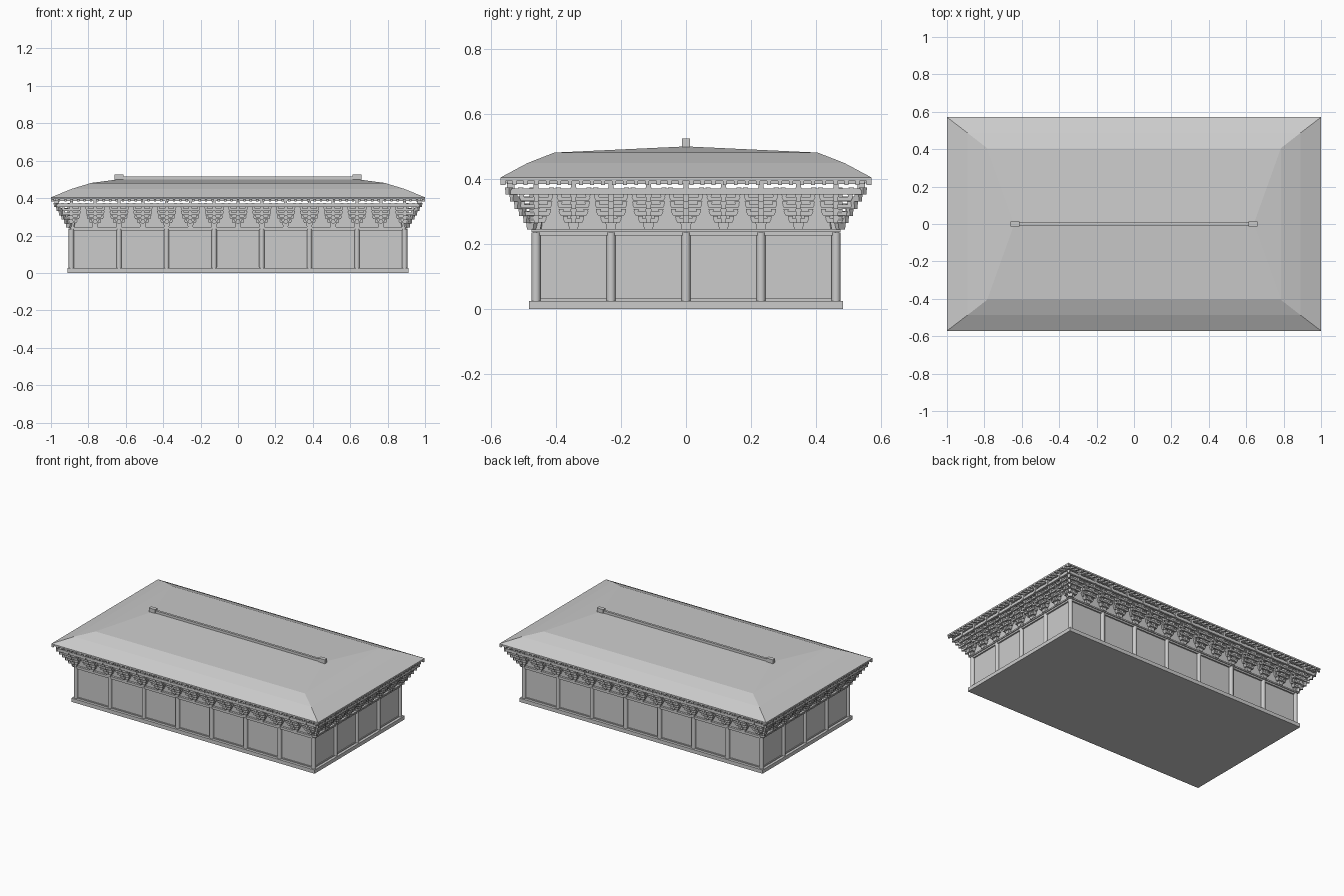
import bpy, bmesh, math
from mathutils import Matrix, Vector

if "Cube" in bpy.data.objects:
    bpy.data.objects.remove(bpy.data.objects["Cube"])

HX, HY = 0.891, 0.461          # column grid half sizes
NX, NY = 7, 4                  # bays
# (rotation, distance to column line, half length, bays) of each side
SIDES = [(math.pi, HY, HX, NX), (0, HY, HX, NX),
         (math.pi / 2, HX, HY, NY), (-math.pi / 2, HX, HY, NY)]


def frame(a, d):
    return Matrix.Rotation(a, 4, 'Z') @ Matrix.Translation((0, d, 0))


def box(bm, m, u0, u1, v0, v1, z0, z1, drop=0, chamfer=0):
    """Box in a side's frame: u along it, v outward; drop lowers the outer end,
    chamfer shortens the bottom along u."""
    vs = []
    for z in (z0, z1):
        c = chamfer if z == z0 else 0
        for u, v, dz in ((u0 + c, v0, 0), (u1 - c, v0, 0),
                         (u1 - c, v1, drop), (u0 + c, v1, drop)):
            vs.append(bm.verts.new(m @ Vector((u, v, z - dz))))
    for f in ((3, 2, 1, 0), (4, 5, 6, 7), (0, 1, 5, 4),
              (1, 2, 6, 5), (2, 3, 7, 6), (3, 0, 4, 7)):
        bm.faces.new([vs[i] for i in f])


def finish(bm, name):
    bmesh.ops.recalc_face_normals(bm, faces=bm.faces[:])
    me = bpy.data.meshes.new(name)
    bm.to_mesh(me)
    bm.free()
    ob = bpy.data.objects.new(name, me)
    bpy.context.collection.objects.link(ob)
    return ob


def block(name, x, y, z0, z1, cx=0):
    bm = bmesh.new()
    box(bm, Matrix.Translation((cx, 0, 0)), -x, x, -y, y, z0, z1)
    return finish(bm, name)


# platform and walls
block("platform", 0.912, 0.482, 0, 0.025)
block("walls", HX - 0.002, HY - 0.002, 0.025, 0.232)
block("upper_wall", HX, HY, 0.23, 0.362)

# columns on the grid
bm = bmesh.new()
spots = {(round(-HX + 2 * HX * i / NX, 4), s * HY) for i in range(NX + 1) for s in (-1, 1)}
spots |= {(s * HX, round(-HY + 2 * HY * i / NY, 4)) for i in range(1, NY) for s in (-1, 1)}
for x, y in spots:
    bmesh.ops.create_cone(bm, cap_ends=True, segments=16, radius1=0.014, radius2=0.014,
                          depth=0.21, matrix=Matrix.Translation((x, y, 0.13)))
cols = finish(bm, "columns")
for p in cols.data.polygons:
    p.use_smooth = len(p.vertices) == 4

# sills, lintels and cap plate between columns
bm = bmesh.new()
for a, d, h, n in SIDES:
    m = frame(a, d)
    box(bm, m, -h, h, -0.01, 0.003, 0.025, 0.032)
    box(bm, m, -h, h, -0.01, 0.008, 0.226, 0.237)
    box(bm, m, -h - 0.014, h + 0.014, -0.01, 0.014, 0.237, 0.246)
finish(bm, "tie_beams")

# stepped bracket sets, each with outward arms and cross arms
HALF = [0.033, 0.046, 0.05, 0.052, 0.055]


def bracket_arms(bm, m, u, scale=1.0):
    box(bm, m, u - 0.017, u + 0.017, -0.01, 0.019 * scale, 0.244, 0.266, 0, 0.004)
    for k in range(5):
        z, r = 0.264 + 0.022 * k, (0.035 + 0.014 * k) * scale
        box(bm, m, u - 0.007, u + 0.007, -0.01, r, z, z + 0.016)
        box(bm, m, u - 0.009, u + 0.009, r - 0.016, r, z + 0.014, z + 0.022)


bm = bmesh.new()
for a, d, h, n in SIDES:
    m = frame(a, d)
    for i in range(2 * n + 1):
        u = -h + h * i / n
        bracket_arms(bm, m, u)
        for k, w in enumerate(HALF):
            z, r = 0.264 + 0.022 * k, 0.035 + 0.014 * k
            for v in {0.012, r - 0.012}:
                box(bm, m, u - w, u + w, v - 0.006, v + 0.006, z + 0.002, z + 0.014, 0, 0.006)
                for c in (-w + 0.008, w - 0.008):
                    box(bm, m, u + c - 0.008, u + c + 0.008, v - 0.008, v + 0.008,
                        z + 0.014, z + 0.022, 0, 0.002)
        # post carrying the eave purlin
        box(bm, m, u - 0.008, u + 0.008, 0.066, 0.09, 0.37, 0.387)
for sx in (-1, 1):
    for sy in (-1, 1):
        bracket_arms(bm, Matrix.Translation((sx * HX, sy * HY, 0))
                     @ Matrix.Rotation(math.atan2(-sx, sy), 4, 'Z'), 0, 1.38)
finish(bm, "bracket_sets")

# eave beams and purlins on top of the brackets
bm = bmesh.new()
for a, d, h, n in SIDES:
    m = frame(a, d)
    box(bm, m, -h - 0.088, h + 0.088, 0.074, 0.088, 0.352, 0.371)
    box(bm, m, -h - 0.088, h + 0.088, 0.070, 0.086, 0.384, 0.398)
finish(bm, "eave_purlins")

# sloping rafters, shortened at the hips
bm = bmesh.new()
for a, d, h, n in SIDES:
    m = frame(a, d)
    count = round(2 * (h + 0.1) / 0.034)
    for i in range(count + 1):
        u = -(h + 0.1) + 2 * (h + 0.1) * i / count
        v0 = max(0, abs(u) - h)
        box(bm, m, u - 0.006, u + 0.006, v0, 0.109,
            0.414 - 0.3 * v0, 0.426 - 0.3 * v0, 0.3 * (0.109 - v0))
finish(bm, "rafters")

# hipped roof: rings from the underside, round the eave, up to the ridge
RINGS = [(0.89, 0.46, 0.428), (1.0, 0.571, 0.394), (1.0, 0.571, 0.404),
         (0.89, 0.487, 0.449), (0.785, 0.405, 0.481)]
bm = bmesh.new()
rings = [[bm.verts.new((sx * x, sy * y, z)) for sx, sy in ((-1, -1), (1, -1), (1, 1), (-1, 1))]
         for x, y, z in RINGS]
bm.faces.new(rings[0])
for r, s in zip(rings, rings[1:]):
    for i in range(4):
        j = (i + 1) % 4
        bm.faces.new((r[i], r[j], s[j], s[i]))
a, b = bm.verts.new((-0.64, 0, 0.5)), bm.verts.new((0.64, 0, 0.5))
t = rings[-1]
bm.faces.new((t[0], t[1], b, a))
bm.faces.new((t[1], t[2], b))
bm.faces.new((t[2], t[3], a, b))
bm.faces.new((t[3], t[0], a))
finish(bm, "roof")

# ridge with end blocks
block("ridge", 0.64, 0.008, 0.494, 0.516)
for s, side in ((-1, "left"), (1, "right")):
    block("ridge_end_" + side, 0.024, 0.013, 0.498, 0.525, s * 0.636)
